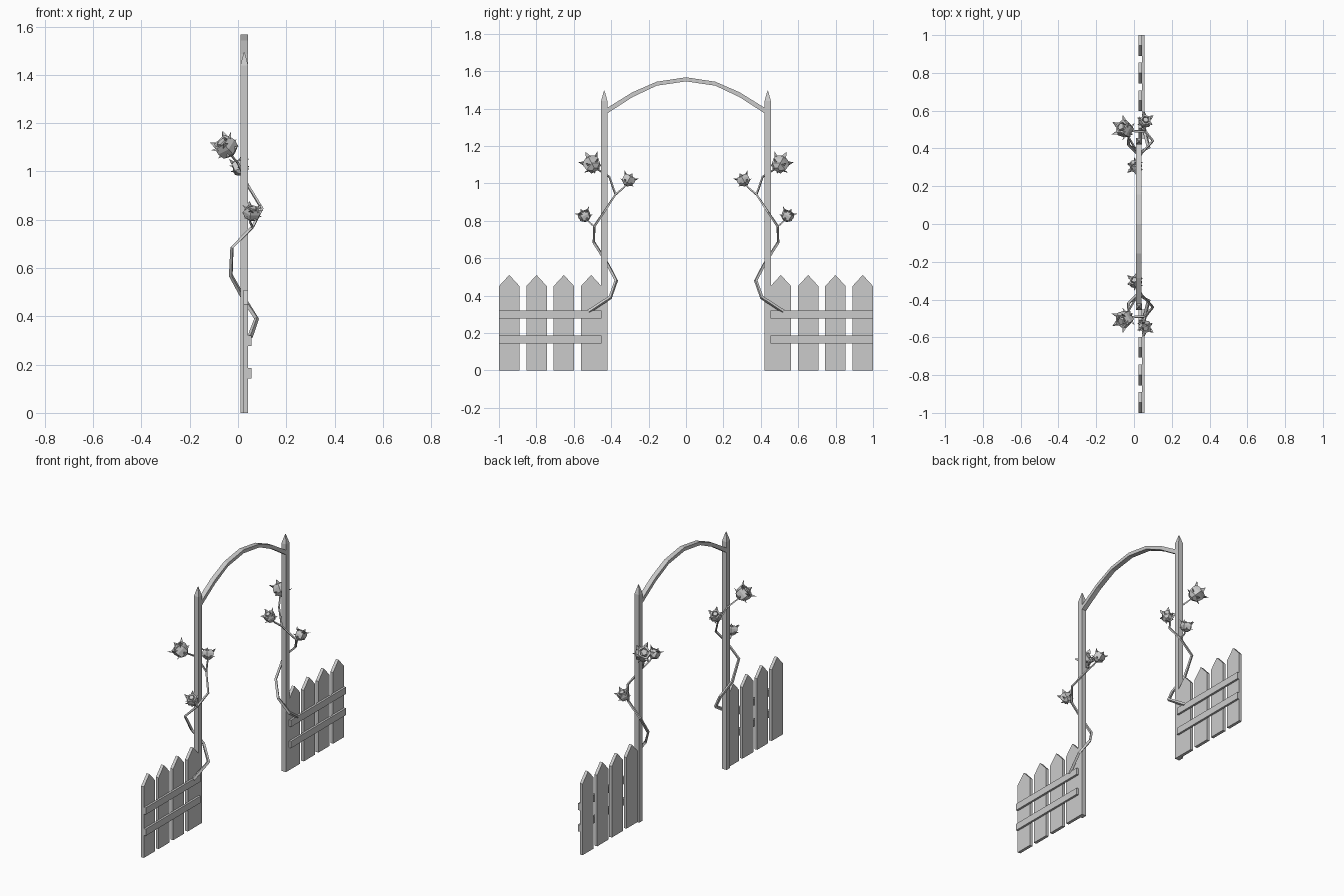
import bpy, bmesh, math
from mathutils import Vector

if "Cube" in bpy.data.objects:
    bpy.data.objects.remove(bpy.data.objects["Cube"])


def finish(name, bm, mirror=True):
    bmesh.ops.recalc_face_normals(bm, faces=bm.faces)
    me = bpy.data.meshes.new(name)
    bm.to_mesh(me)
    bm.free()
    ob = bpy.data.objects.new(name, me)
    bpy.context.collection.objects.link(ob)
    if mirror:
        m = ob.modifiers.new("mirror", 'MIRROR')
        m.use_axis = (False, True, False)
        m.use_mirror_merge = False
    return ob


def slab(bm, outline, x0, x1):
    """Extrude a (y, z) outline from x0 to x1."""
    f = bm.faces.new([bm.verts.new((x0, y, z)) for y, z in outline])
    ext = bmesh.ops.extrude_face_region(bm, geom=[f])['geom']
    bmesh.ops.translate(bm, vec=(x1 - x0, 0, 0),
                        verts=[v for v in ext if isinstance(v, bmesh.types.BMVert)])


def frame(d):
    d = d.normalized()
    u = d.cross(Vector((0.31, 0.2, 1)) if abs(d.z) < 0.9 else Vector((1, 0, 0))).normalized()
    return d, u, d.cross(u)


def bridge(bm, rings):
    """Skin consecutive vertex rings and close both ends."""
    n = len(rings[0])
    for a, b in zip(rings, rings[1:]):
        for i in range(n):
            j = (i + 1) % n
            bm.faces.new((a[i], a[j], b[j], b[i]))
    bm.faces.new(rings[0][::-1])
    bm.faces.new(rings[-1])


def tube(bm, pts, r0, r1, sides=4):
    pts = [Vector(p) for p in pts]
    rings = []
    u = None
    for i, p in enumerate(pts):
        d = (pts[min(i + 1, len(pts) - 1)] - pts[max(i - 1, 0)]).normalized()
        u = frame(d)[1] if u is None else (u - d * u.dot(d)).normalized()
        w = d.cross(u)
        r = r0 + (r1 - r0) * i / (len(pts) - 1)
        rings.append([bm.verts.new(p + r * (u * math.cos(a) + w * math.sin(a)))
                      for a in (math.tau * k / sides for k in range(sides))])
    bridge(bm, rings)


# Pickets
bm = bmesh.new()
for k in range(4):
    y0 = 0.452 + k * 0.146
    y1 = y0 + 0.11
    slab(bm, [(y0, 0), (y1, 0), (y1, 0.45), ((y0 + y1) / 2, 0.51), (y0, 0.45)], 0.023, 0.042)
finish("pickets", bm)

# Fence rails
bm = bmesh.new()
for z in (0.143, 0.277):
    slab(bm, [(0.452, z), (1, z), (1, z + 0.043), (0.452, z + 0.043)], 0.042, 0.055)
finish("rails", bm)

# Tall gate post with pointed tip
bm = bmesh.new()
rings = []
for z, s in ((0, 1), (1.44, 1), (1.495, 0.1)):
    rings.append([bm.verts.new((0.026 + sx * 0.016 * s, 0.437 + sy * 0.017 * s, z))
                  for sx, sy in ((-1, -1), (1, -1), (1, 1), (-1, 1))])
bridge(bm, rings)
finish("gate_post", bm)

# Arch bar across the posts
half = [(0.43, 1.382, 1.370), (0.286, 1.487, 1.461), (0.157, 1.543, 1.522)]
half[0] = (0.43, 1.398, 1.368)
full = [(-y, t, b) for y, t, b in half] + [(0, 1.567, 1.545)] + half[::-1]
bm = bmesh.new()
rings = [[bm.verts.new(c) for c in ((0.011, y, b), (0.041, y, b), (0.041, y, t), (0.011, y, t))]
         for y, t, b in full]
bridge(bm, rings)
finish("arch", bm, mirror=False)

# Climbing vine and its side stems
vine = [(0.05, 0.52, 0.315), (0.077, 0.405, 0.39), (0.02, 0.373, 0.48), (-0.03, 0.42, 0.57),
        (-0.025, 0.493, 0.685), (0.06, 0.49, 0.77), (0.10, 0.44, 0.845),
        (0.042, 0.377, 0.94), (0.0, 0.41, 1.035), (-0.04, 0.48, 1.08)]
bm = bmesh.new()
tube(bm, vine, 0.011, 0.005)
tube(bm, [vine[7], (0.02, 0.335, 0.975), (0.01, 0.31, 1.005)], 0.006, 0.004)
tube(bm, [vine[5], (0.05, 0.515, 0.79), (0.057, 0.54, 0.82)], 0.006, 0.004)
finish("vine", bm)


# Roses: faceted bud, recessed heart, curled petal tips and sepals
def rose(name, centre, direction, s):
    c = Vector(centre)
    d, u, w = frame(Vector(direction))

    def at(a, r, h):
        return c + s * (r * (u * math.cos(a) + w * math.sin(a)) + h * d)
    bm = bmesh.new()
    n = 5
    rings = []
    for r, h, tw in ((0.35, -0.85, 0), (0.88, -0.5, 0), (1.0, 0.15, 0), (0.88, 0.7, 0),
                     (0.62, 0.68, 0.2), (0.5, 0.35, 0.3), (0.42, 0.75, 0.5)):
        rings.append([bm.verts.new(at(math.tau * k / n + tw, r, h)) for k in range(n)])
    bridge(bm, rings)
    for k in range(n):
        a = math.tau * k / n
        for off, wid, r0, h0, r1, h1 in ((0, 0.36, 0.9, 0.5, 1.3, 0.98),
                                         (0.5, 0.22, 0.78, -0.4, 1.25, -0.3)):
            b = a + off
            base = [bm.verts.new(at(b - wid, r0, h0)), bm.verts.new(at(b + wid, r0, h0)),
                    bm.verts.new(at(b, r0 - 0.15, h0 + 0.2))]
            tip = bm.verts.new(at(b, r1, h1))
            bm.faces.new(base)
            for i in range(3):
                bm.faces.new((base[i], base[(i + 1) % 3], tip))
    finish(name, bm)


rose("large_rose", (-0.048, 0.502, 1.10), (-0.55, 0.35, 0.6), 0.048)
rose("inner_rose", (0.008, 0.308, 1.015), (-0.2, -0.45, 0.8), 0.036)
rose("lower_rose", (0.058, 0.542, 0.826), (0.15, 0.4, 0.85), 0.036)
